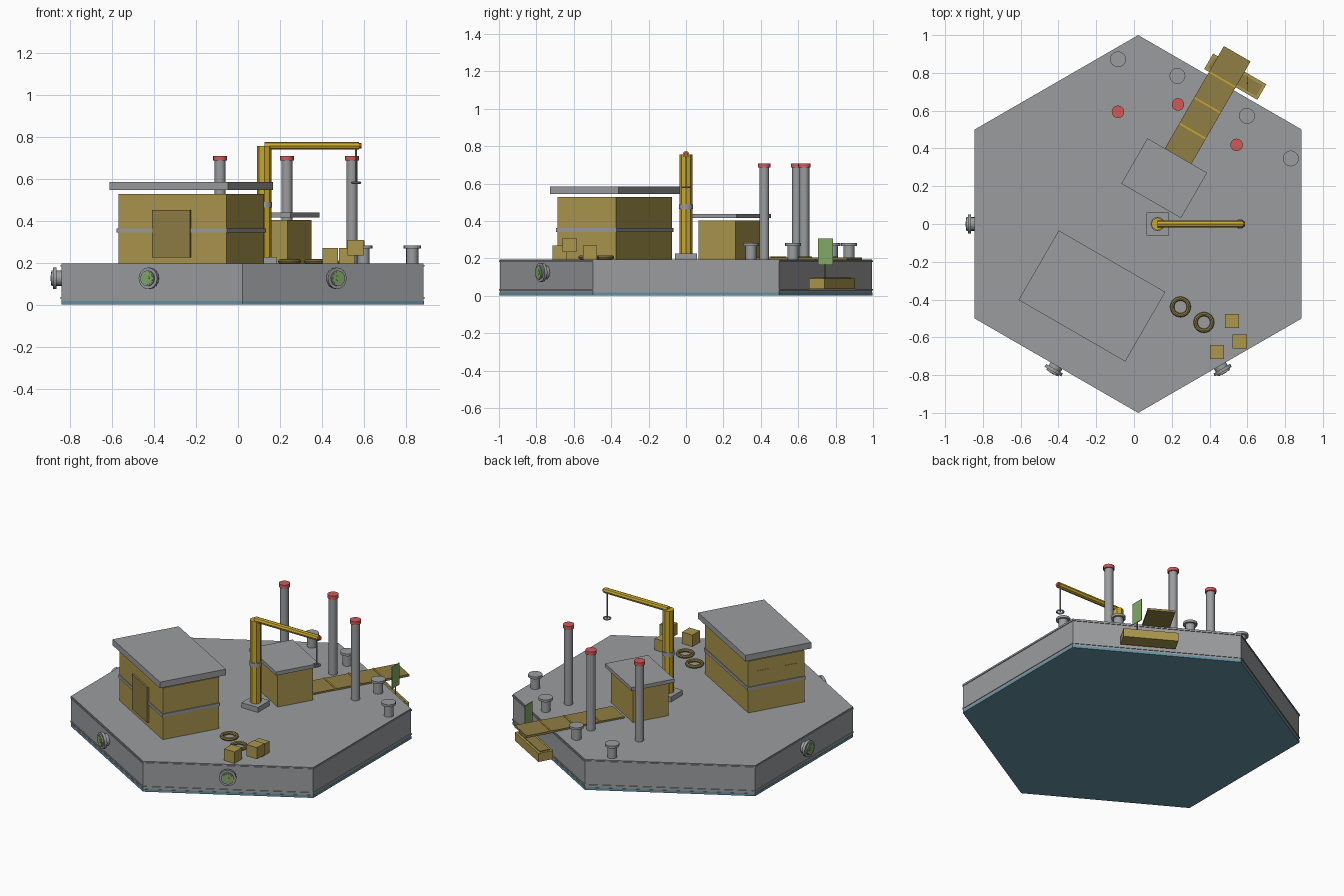
import bpy, math
from mathutils import Vector

cube = bpy.data.objects.get("Cube")
if cube:
    bpy.data.objects.remove(cube, do_unlink=True)


def material(name, r, g, b):
    m = bpy.data.materials.new(name)
    m.use_nodes = True
    m.diffuse_color = (r, g, b, 1)
    m.node_tree.nodes["Principled BSDF"].inputs["Base Color"].default_value = (r, g, b, 1)
    return m


GREY = material("concrete grey", .33, .335, .345)
WALL = material("ochre wall", .41, .31, .075)
WOOD = material("brown wood", .28, .21, .058)
YELLOW = material("crane yellow", .58, .39, .03)
RED = material("signal red", .65, .1, .1)
GREEN = material("soft green", .22, .4, .13)
BLUE = material("keel blue", .13, .29, .37)

DECK = .195
CX = .022
TILT = math.radians(-30)


def finish(name, mat, smooth=False):
    ob = bpy.context.object
    ob.name = name
    ob.data.materials.append(mat)
    if smooth:
        bpy.ops.object.shade_smooth_by_angle(angle=math.radians(40))
    return ob


def box(name, mat, x, y, z0, z1, length, width, turn=0):
    bpy.ops.mesh.primitive_cube_add(size=1, location=(x, y, (z0 + z1) / 2), rotation=(0, 0, turn))
    bpy.context.object.scale = (length, width, z1 - z0)
    return finish(name, mat)


def rod(name, mat, start, end, radius, sides=16):
    a, b = Vector(start), Vector(end)
    bpy.ops.mesh.primitive_cylinder_add(vertices=sides, radius=radius, depth=(b - a).length,
                                        location=(a + b) / 2)
    bpy.context.object.rotation_euler = (b - a).to_track_quat('Z', 'Y').to_euler()
    return finish(name, mat, sides > 8)


def post(name, mat, x, y, z0, z1, radius, sides=16):
    return rod(name, mat, (x, y, z0), (x, y, z1), radius, sides)


def ring(name, mat, x, y, z, major, minor):
    bpy.ops.mesh.primitive_torus_add(major_radius=major, minor_radius=minor, major_segments=24,
                                     minor_segments=8, location=(x, y, z))
    return finish(name, mat, True)


def local(x, y, along, across):
    """Offset a point in the tilted frame shared by the buildings."""
    c, s = math.cos(TILT), math.sin(TILT)
    return x + along * c - across * s, y + along * s + across * c


# Hexagonal platform, keel and edge bands
def hexagon(name, mat, z0, z1, radius):
    bpy.ops.mesh.primitive_cylinder_add(vertices=6, radius=radius, depth=z1 - z0,
                                        location=(CX, 0, (z0 + z1) / 2))
    return finish(name, mat)


hexagon("keel", BLUE, 0, .016, .997)
hexagon("platform", GREY, .016, DECK, .995)
hexagon("lower_band", GREY, .027, .035, 1)
hexagon("upper_band", GREY, .18, .188, 1)


# Buildings with floating flat roofs
def building(name, x, y, size, top, roof, roof_z):
    box(name + "_walls", WALL, x, y, DECK, top, *size, TILT)
    box(name + "_roof", GREY, x, y, *roof_z, *roof, TILT)


HX, HY, HL, HW = -.2225, -.381, .594, .361
building("house", HX, HY, (HL, HW), .527, (.652, .425), (.545, .584))
building("hut", .16, .2425, (.305, .228), .402, (.365, .277), (.415, .438))
box("house_stripe", GREY, HX, HY, .342, .362, HL + .012, HW + .012, TILT)
x, y = local(HX, HY, 0, -HW / 2 - .002)
box("house_door", WOOD, x, y, .225, .45, .208, .018, TILT)
for side in (-1, 1):
    x, y = local(HX, HY, -HL / 2, side * .09)
    box("house_window", WALL, x, y, .385, .455, .006, .08, TILT)

# Crane
KX = .125
box("crane_base", GREY, KX, 0, DECK, .227, .118, .12)
post("crane_mast", YELLOW, KX, 0, .227, .755, .034, 8)
post("crane_collar", GREY, KX, 0, .463, .488, .037)
rod("crane_arm", YELLOW, (KX, 0, .756), (.577, 0, .756), .018, 8)
rod("crane_tip", RED, (.577, 0, .756), (.587, 0, .756), .012, 8)
post("crane_cable", GREY, .562, 0, .58, .745, .004, 8)
ring("crane_hook_ring", GREY, .562, 0, .58, .02, .005)

# Tall posts with red caps
for x, y in ((-.085, .594), (.233, .633), (.543, .419)):
    post("tall_post", GREY, x, y, DECK, .687, .026)
    post("tall_post_cap", RED, x, y, .685, .707, .033)

# Mooring bollards along the back edges
for x, y in ((-.085, .872), (.23, .784), (.598, .572), (.83, .347)):
    post("bollard", GREY, x, y, DECK, .27, .029)
    post("bollard_head", GREY, x, y, .266, .281, .042)

# Pipe outlets on the hull faces
for degrees in (180, 240, 300):
    a = math.radians(degrees)

    def out(d):
        return CX + d * math.cos(a), d * math.sin(a), .125

    rod("outlet_pipe", GREY, out(.85), out(.9), .036)
    rod("outlet_flange", GREY, out(.885), out(.902), .051)
    rod("outlet_lip", GREY, out(.9), out(.91), .037)
    rod("outlet_cover", GREEN, out(.9), out(.912), .031)
    rod("outlet_knob", GREEN, out(.91), out(.914), .014)

# Gangway with cleats
GX, GY, GL, GW = .389, .6285, .63, .163
box("gangway", WOOD, GX, GY, DECK - .004, .205, GW, GL, TILT)
for k in (-.25, 0, .25):
    x, y = local(GX, GY, 0, k * GL)
    box("gangway_cleat", YELLOW, x, y, .2, .209, GW, .009, TILT)

# Small landing stage below the gangway, with a hanging green sheet
SX, SY = .536, .78
box("landing_stage", WALL, SX, SY, .037, .092, .325, .095, TILT)
box("landing_tread", WOOD, SX, SY, .09, .097, .295, .065, TILT)
box("green_sheet", GREEN, .6, .745, .165, .305, .004, .08)
post("sheet_pole", WOOD, .6, .745, .09, .17, .004, 8)

# Crates, one resting higher
for x, y, z in ((.518, -.513, DECK), (.439, -.677, DECK), (.56, -.622, .234)):
    box("crate", WALL, x, y, z, z + .074, .075, .075)

# Rope coils
for x, y in ((.246, -.439), (.37, -.521)):
    ring("rope_coil", WOOD, x, y, DECK + .01, .044, .011)
